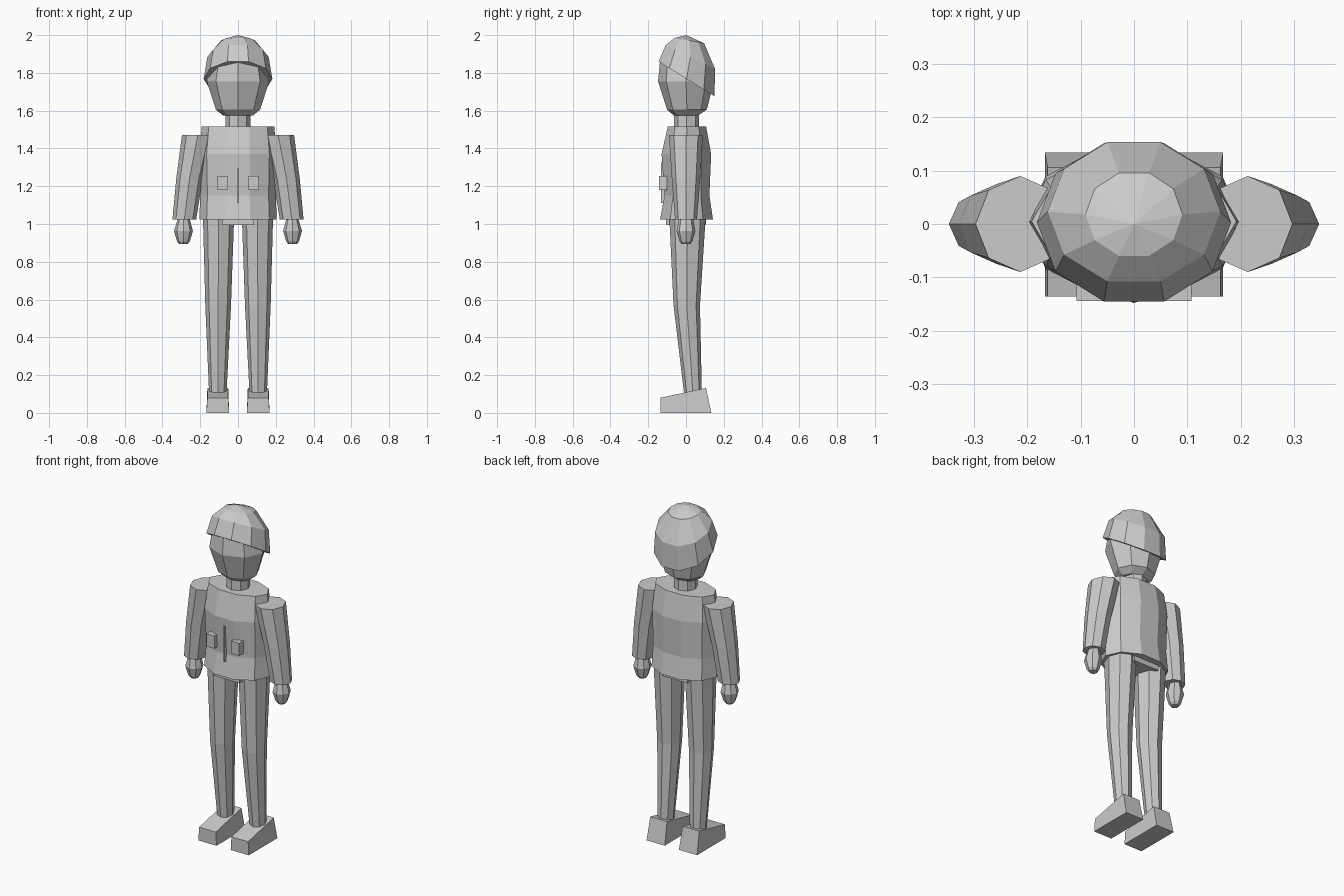
import bpy
import bmesh
from math import cos, sin, pi

cube = bpy.data.objects.get("Cube")
if cube:
    bpy.data.objects.remove(cube, do_unlink=True)

GREY = (0.6, 0.6, 0.6, 1)
grey = bpy.data.materials.new("light grey")
grey.use_nodes = True
grey.diffuse_color = GREY
grey.node_tree.nodes["Principled BSDF"].inputs["Base Color"].default_value = GREY


def finish(name, bm):
    bmesh.ops.recalc_face_normals(bm, faces=bm.faces)
    mesh = bpy.data.meshes.new(name)
    bm.to_mesh(mesh)
    bm.free()
    mesh.materials.append(grey)
    ob = bpy.data.objects.new(name, mesh)
    bpy.context.collection.objects.link(ob)
    return ob


def loft(name, rings, sides=8, apex=None):
    """Skin rings given as (x, y, z, x radius, y radius, slope along y)."""
    bm = bmesh.new()
    loops = []
    for x, y, z, rx, ry, slope in rings:
        loop = []
        for i in range(sides):
            a = 2 * pi * i / sides
            dy = ry * sin(a)
            loop.append(bm.verts.new((x + rx * cos(a), y + dy, z + slope * dy)))
        loops.append(loop)
    for low, high in zip(loops, loops[1:]):
        for i in range(sides):
            j = (i + 1) % sides
            bm.faces.new((low[i], low[j], high[j], high[i]))
    bm.faces.new(loops[0][::-1])
    if apex:
        tip = bm.verts.new(apex)
        for i in range(sides):
            bm.faces.new((loops[-1][i], loops[-1][(i + 1) % sides], tip))
    else:
        bm.faces.new(loops[-1])
    return finish(name, bm)


def box(name, x, y, z):
    """Box spanning three (low, high) ranges."""
    bm = bmesh.new()
    for v in bmesh.ops.create_cube(bm, size=1)["verts"]:
        v.co = [r[c > 0] for r, c in zip((x, y, z), v.co)]
    return finish(name, bm)


# Head, neck and the tilted hair cap
loft("head", [(0, 0, 1.575, 0.08, 0.065, 0),
              (0, 0.005, 1.605, 0.117, 0.105, 0),
              (0, 0, 1.755, 0.165, 0.148, 0),
              (0, 0, 1.86, 0.145, 0.138, 0),
              (0, 0.01, 1.91, 0.1, 0.09, 0)])
loft("neck", [(0, 0.003, 1.48, 0.065, 0.066, 0),
              (0, 0.003, 1.6, 0.065, 0.066, 0)])
loft("hair_cap", [(0, 0.003, 1.768, 0.182, 0.156, -0.62),
                  (0, 0.023, 1.885, 0.162, 0.137, -0.48),
                  (0, 0.018, 1.971, 0.091, 0.082, -0.18)],
     sides=10, apex=(0, 0, 2.0))

# Jacket with its pockets, zip and the hips below
loft("jacket", [(0, 0.003, 1.025, 0.205, 0.147, 0),
                (0, 0.005, 1.15, 0.2, 0.125, 0),
                (0, 0.002, 1.37, 0.205, 0.138, 0),
                (0, 0.005, 1.515, 0.192, 0.107, 0)], sides=10)
box("hips", (-0.085, 0.085), (-0.105, 0.105), (0.995, 1.06))
box("zip", (-0.004, 0.004), (-0.132, -0.11), (1.11, 1.325))

for side, s in (("left", 1), ("right", -1)):
    x0, x1 = sorted((s * 0.055, s * 0.108))
    box(side + "_pocket", (x0, x1), (-0.144, -0.1), (1.18, 1.255))

    # Sleeve and hand
    loft(side + "_sleeve", [(s * 0.284, 0, 1.025, 0.063, 0.058, 0),
                            (s * 0.257, 0, 1.24, 0.07, 0.075, 0),
                            (s * 0.213, 0, 1.47, 0.084, 0.09, 0)])
    loft(side + "_hand", [(s * 0.289, 0, 0.893, 0.022, 0.022, 0),
                          (s * 0.289, 0, 0.908, 0.034, 0.034, 0),
                          (s * 0.289, 0, 0.963, 0.05, 0.05, 0),
                          (s * 0.287, 0, 1.04, 0.028, 0.035, 0)])

    # Trouser leg
    loft(side + "_leg", [(s * 0.107, 0.037, 0.1, 0.046, 0.047, 0),
                         (s * 0.105, 0.004, 0.57, 0.068, 0.07, 0),
                         (s * 0.103, 0.008, 1.05, 0.083, 0.097, 0)])

    # Wedge shoe, taller and narrower towards the heel
    shoe = box(side + "_shoe", (s * 0.107 - 0.06, s * 0.107 + 0.06),
               (-0.136, 0.134), (0, 0.08))
    for v in shoe.data.vertices:
        if v.co.z > 0:
            v.co.x = s * 0.107 + (v.co.x - s * 0.107) * 0.92
            if v.co.y > 0:
                v.co.y, v.co.z = 0.106, 0.132
